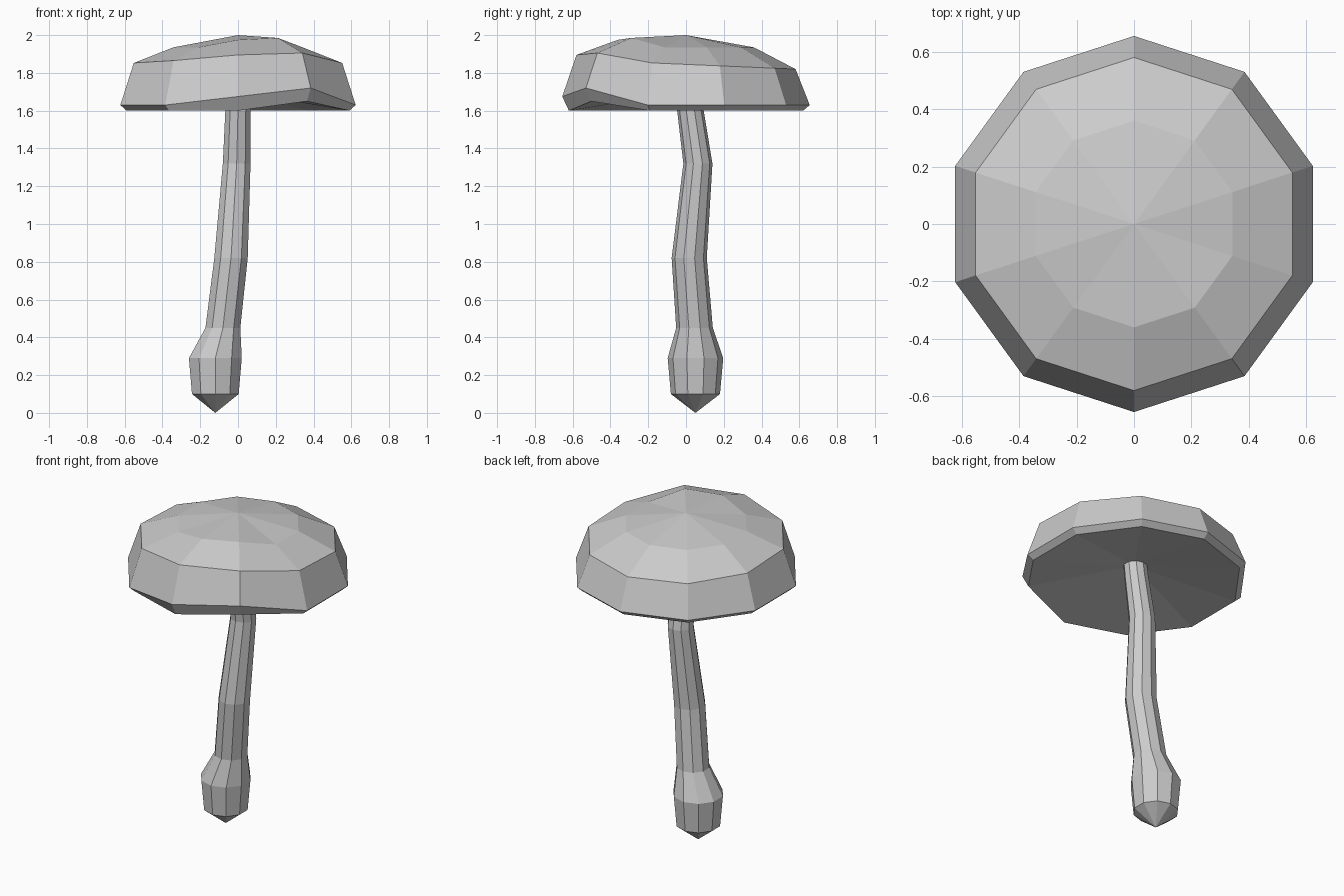
import bpy
import bmesh
import math

cube = bpy.data.objects.get("Cube")
if cube:
    bpy.data.objects.remove(cube, do_unlink=True)

SIDES = 10
FIRST = math.radians(270)  # first corner points to the front

grey = bpy.data.materials.new("plain_grey")
grey.use_nodes = True
colour = (0.6, 0.6, 0.6, 1)
grey.diffuse_color = colour
grey.node_tree.nodes["Principled BSDF"].inputs["Base Color"].default_value = colour


def ring(bm, centre, radius, heights):
    """Ten corners around a centre, each with its own height."""
    verts = []
    for i in range(SIDES):
        a = FIRST + i * math.tau / SIDES
        verts.append(bm.verts.new((centre[0] + radius * math.cos(a),
                                   centre[1] + radius * math.sin(a), heights[i])))
    return verts


def bridge(bm, lower, upper):
    for i in range(SIDES):
        j = (i + 1) % SIDES
        bm.faces.new((lower[i], lower[j], upper[j], upper[i]))


def fan(bm, verts, tip):
    point = bm.verts.new(tip)
    for i in range(SIDES):
        bm.faces.new((verts[i], verts[(i + 1) % SIDES], point))


def lathe(name, rings, bottom, top):
    """Skin a stack of rings and close both ends with a point."""
    bm = bmesh.new()
    loops = [ring(bm, *r) for r in rings]
    for lower, upper in zip(loops, loops[1:]):
        bridge(bm, lower, upper)
    fan(bm, loops[0], bottom)
    fan(bm, loops[-1], top)
    bmesh.ops.recalc_face_normals(bm, faces=bm.faces)
    mesh = bpy.data.meshes.new(name)
    bm.to_mesh(mesh)
    bm.free()
    mesh.materials.append(grey)
    obj = bpy.data.objects.new(name, mesh)
    bpy.context.collection.objects.link(obj)
    return obj


def level(z, front=0.0, front_left=0.0, slope=0.0):
    """Corner heights: level, raised at the two front corners, dipping to the back."""
    heights = [z - slope * math.sin(FIRST + i * math.tau / SIDES) for i in range(SIDES)]
    heights[0] += front
    heights[1] += front_left
    return heights


# Cap: hollow underside, bevelled rim, steep side and shallow crown
mid = (0, 0)
lathe("cap", [
    (mid, 0.62, level(1.60, 0, 0.05)),
    (mid, 0.655, level(1.63, 0.045, 0.09)),
    (mid, 0.58, level(1.845, 0.025, 0.04, 0.025)),
    (mid, 0.36, level(1.935, 0.04, 0.05)),
], (0, 0, 1.70), (0, 0, 2.0))

# Stem: bent stalk with a pointed bulb at the foot (x, y, z, radius)
stalk = [
    (-0.12, 0.05, 0.10, 0.13),
    (-0.12, 0.05, 0.29, 0.147),
    (-0.08, 0.045, 0.45, 0.097),
    (-0.037, 0.017, 0.82, 0.093),
    (-0.007, 0.063, 1.32, 0.077),
    (0.0, 0.022, 1.61, 0.07),
    (0.0, 0.008, 1.72, 0.068),
]
lathe("stem", [((x, y), r, level(z)) for x, y, z, r in stalk],
      (-0.12, 0.05, 0.0), (0, 0.008, 1.73))
